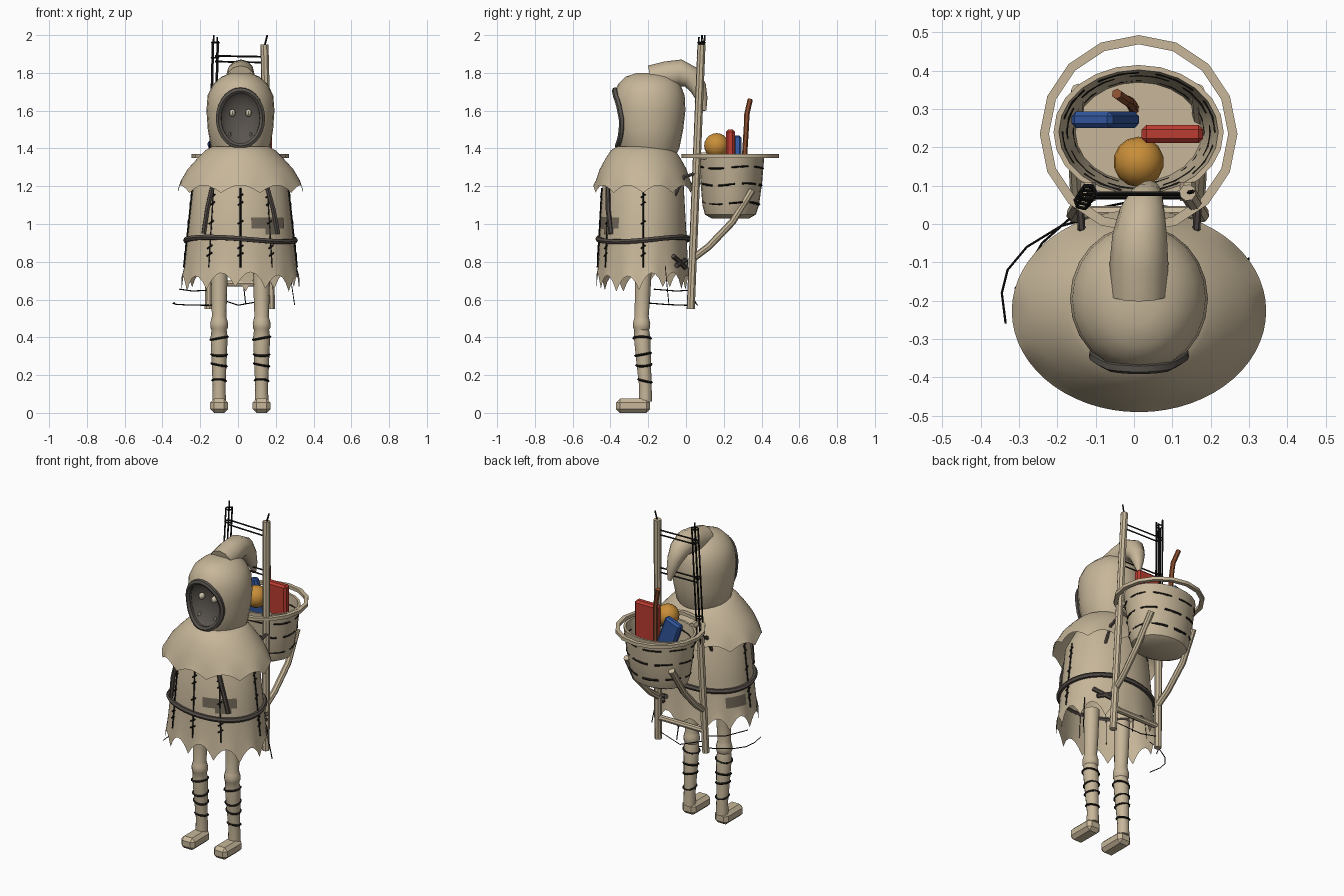
import bpy, bmesh, math
from math import sin, cos, radians, pi
from mathutils import Vector

if "Cube" in bpy.data.objects:
    bpy.data.objects.remove(bpy.data.objects["Cube"])

def material(name, rgb):
    m = bpy.data.materials.new(name)
    m.diffuse_color = (*rgb, 1)
    m.use_nodes = True
    m.node_tree.nodes["Principled BSDF"].inputs["Base Color"].default_value = m.diffuse_color
    return m

CLOTH = material("beige cloth", (0.57, 0.47, 0.32))
BELT = material("dark leather", (0.085, 0.07, 0.06))
BLACK = material("black thread", (0.01, 0.009, 0.008))
FACE = material("shadow grey", (0.10, 0.088, 0.076))
PATCH = material("taupe patch", (0.17, 0.14, 0.10))
BONE = material("bone", (0.62, 0.55, 0.42))
RED = material("red cover", (0.50, 0.045, 0.03))
BLUE = material("blue cover", (0.03, 0.09, 0.33))
ORANGE = material("orange", (0.58, 0.27, 0.04))
BROWN = material("brown wood", (0.27, 0.08, 0.03))
CX, CY = 0.013, -0.227          # body axis

def add(name, bm, mat):
    bmesh.ops.recalc_face_normals(bm, faces=bm.faces)
    me = bpy.data.meshes.new(name)
    bm.to_mesh(me)
    bm.free()
    ob = bpy.data.objects.new(name, me)
    bpy.context.collection.objects.link(ob)
    me.materials.append(mat)
    return ob

def lathe(name, rows, mat, n=20, caps=(True, True), hem=None, closed=False):
    """Stack of ellipses (z, rx, ry, cx, cy); hem(angle) lifts the first row."""
    bm = bmesh.new()
    rings = []
    for k, (z, rx, ry, cx, cy) in enumerate(rows):
        lift = hem if hem and k == 0 else (lambda a: 0)
        rings.append([bm.verts.new((cx + rx * cos(a), cy + ry * sin(a), z + lift(a)))
                      for a in (2 * pi * i / n for i in range(n))])
    pairs = list(zip(rings, rings[1:])) + ([(rings[-1], rings[0])] if closed else [])
    for lo, hi in pairs:
        for i in range(n):
            j = (i + 1) % n
            bm.faces.new((lo[i], lo[j], hi[j], hi[i]))
    if caps[0]:
        bm.faces.new(rings[0])
    if caps[1]:
        bm.faces.new(rings[-1])
    return add(name, bm, mat)

def tube(name, paths, r, mat, res=2, cyclic=False):
    """Round bars along paths; a point may carry a fourth value, its radius factor."""
    cu = bpy.data.curves.new(name, 'CURVE')
    cu.dimensions, cu.bevel_depth, cu.bevel_resolution = '3D', r, res
    cu.use_fill_caps = True
    for path in paths:
        s = cu.splines.new('POLY')
        s.points.add(len(path) - 1)
        s.use_cyclic_u = cyclic
        for p, q in zip(s.points, path):
            p.co = (*q[:3], 1)
            p.radius = q[3] if len(q) > 3 else 1
    tmp = bpy.data.objects.new(name + "_path", cu)
    bpy.context.collection.objects.link(tmp)
    me = bpy.data.meshes.new_from_object(tmp.evaluated_get(bpy.context.evaluated_depsgraph_get()))
    bpy.data.objects.remove(tmp)
    me.materials.clear()
    me.materials.append(mat)
    me.name = name
    ob = bpy.data.objects.new(name, me)
    bpy.context.collection.objects.link(ob)
    return ob

def box(name, size, loc, mat, bevel=0.01, rot=(0, 0, 0)):
    bm = bmesh.new()
    bmesh.ops.create_cube(bm, size=1)
    bmesh.ops.scale(bm, vec=size, verts=bm.verts)
    bmesh.ops.bevel(bm, geom=bm.edges[:], offset=bevel, segments=1, affect='EDGES')
    ob = add(name, bm, mat)
    ob.location, ob.rotation_euler = loc, rot
    return ob

def ball(name, loc, scale, mat, u=16, v=10):
    bm = bmesh.new()
    bmesh.ops.create_uvsphere(bm, u_segments=u, v_segments=v, radius=1)
    bmesh.ops.scale(bm, vec=scale, verts=bm.verts)
    bmesh.ops.translate(bm, vec=loc, verts=bm.verts)
    return add(name, bm, mat)

def on_tunic(deg, z, off=0.0):
    t, a = (z - 0.65) / 0.55, radians(deg)
    return (CX + (0.31 - 0.06 * t + off) * cos(a), CY + (0.245 - 0.03 * t + off) * sin(a), z)

# Feet, legs and leg wrappings
wraps = []
for side, x in (("left", -0.10), ("right", 0.125)):
    box(side + "_foot", (0.094, 0.18, 0.075), (x, -0.28, 0.0375), CLOTH, 0.02)
    legs = [(0.06, .036, -.215), (0.14, .034, -.215), (0.28, .04, -.225), (0.40, .045, -.232),
            (0.44, .040, -.235), (0.45, .046, -.235), (0.475, .047, -.235), (0.495, .042, -.235),
            (0.51, .038, -.235), (0.62, .042, -.23), (0.80, .046, -.225)]
    lathe(side + "_leg", [(z, r, r, x, y) for z, r, y in legs], CLOTH, 14)
    for z, r in ((0.17, .037), (0.255, .041), (0.31, .043), (0.395, .047)):
        wraps.append([(x + r * cos(a), -.215 - (z - .14) * .07 + r * sin(a), z + .008 * sin(a + z * 20))
                      for a in (2 * pi * i / 14 for i in range(14))])
tube("leg_wraps", wraps, 0.006, BLACK, 0, True)

# Ragged tunic and scalloped shoulder cape
lathe("tunic", [(0.65, .312, .247, CX, CY), (0.78, .296, .238, CX, CY), (0.95, .277, .229, CX, CY),
                (1.2, .25, .215, CX, CY), (1.3, .2, .17, CX, CY)], CLOTH, 72, (False, True),
      lambda a: 0.085 * abs(sin(6 * a + 0.5)) ** 0.8 + 0.012 * sin(3 * a))
lathe("shoulder_cape", [(1.165, .332, .264, CX, CY), (1.23, .315, .25, CX, CY), (1.29, .28, .23, CX, CY),
                        (1.345, .23, .20, CX, CY), (1.39, .185, .17, CX, CY), (1.41, .15, .14, CX, CY)],
      CLOTH, 60, (False, True), lambda a: 0.04 * abs(sin(5 * a)))

# Hood with a hollow for the face
HOOD = [(1.36, .13, .14), (1.40, .155, .16), (1.50, .173, .18), (1.60, .180, .192), (1.68, .174, .188),
        (1.74, .145, .165), (1.78, .10, .125), (1.80, .05, .065)]
hood = lathe("hood", [(z, rx, ry, CX, -.195) for z, rx, ry in HOOD], CLOTH, 24)
hollow = ball("face_hollow_cutter", (CX, -.375, 1.56), (.118, .085, .15), FACE, 28, 18)
hood.data.materials.append(FACE)
hollow.data.materials.clear()
for m in (CLOTH, FACE):
    hollow.data.materials.append(m)
for p in hollow.data.polygons:
    p.material_index = 1
hollow.hide_render = True
cut = hood.modifiers.new("cut", 'BOOLEAN')
cut.operation, cut.object, cut.solver = 'DIFFERENCE', hollow, 'EXACT'
bpy.context.view_layer.update()
hood.data = bpy.data.meshes.new_from_object(hood.evaluated_get(bpy.context.evaluated_depsgraph_get()))
hood.modifiers.clear()
bpy.data.objects.remove(hollow)

def hood_front(x, z):
    for (z0, a0, b0), (z1, a1, b1) in zip(HOOD, HOOD[1:]):
        if z0 <= z <= z1:
            t = (z - z0) / (z1 - z0)
            rx, ry = a0 + t * (a1 - a0), b0 + t * (b1 - b0)
            return -.195 - ry * math.sqrt(max(0, 1 - ((x - CX) / rx) ** 2))

# Opening rim, eyes and teeth
rim = [(CX + .116 * cos(a), 1.56 + .148 * sin(a)) for a in (2 * pi * i / 28 for i in range(28))]
tube("hood_opening_rim", [[(x, hood_front(x, z) - .004, z) for x, z in rim]], 0.016, FACE, 1, True)
for side, s in (("left", -1), ("right", 1)):
    ball(side + "_eye", (CX + s * .043, -.315, 1.588), (.017, .022, .02), BONE, 10, 8)
    ball(side + "_tooth", (CX + s * .055, -.32, 1.475), (.007, .018, .012), BONE, 6, 4)

# Drooping hood tail
tube("hood_tail", [[(.013, -.185, 1.765, 1), (.013, -.10, 1.785, 1.02), (.015, -.03, 1.80, .95),
                    (.022, .03, 1.775, .8), (.032, .065, 1.72, .6), (.04, .085, 1.66, .4),
                    (.045, .097, 1.60, .15)]], 0.075, CLOTH, 4)

# Belt, straps and stitching
tube("belt", [[on_tunic(d, .918 + .012 * sin(radians(2 * d - 20)), .008) for d in range(0, 360, 10)]],
     0.015, BELT, 1, True)
tube("front_straps", [[on_tunic(d0, 1.20, .008), on_tunic((d0 + d1) / 2, 1.08, .016), on_tunic(d1, .95, .008)]
                      for d0, d1 in ((-125, -133), (-57, -46))], 0.013, BELT, 1)
tube("back_straps", [[(s * .155 + CX, .06, 1.27), (s * .15 + CX, -.01, 1.25), (s * .15 + CX, -.06, 1.15)]
                     for s in (-1, 1)], 0.010, BELT, 1)
tube("belt_tails", [[on_tunic(40, .83, .015), on_tunic(62, .77, .015)],
                    [on_tunic(45, .78, .012), on_tunic(66, .81, .012)]], 0.013, BELT, 1)
stitches = []
for d in (-180, -124, -90, -56, 0):
    stitches.append([on_tunic(d, .77 + .042 * i, .003) for i in range(11)])
    stitches += [[on_tunic(d - 3, z, .005), on_tunic(d + 3, z + .018, .005)] for z in (.83, .87, 1.0, 1.1, 1.14)]
tube("stitches", stitches, 0.0045, BLACK, 0)

# Cloth patches
def patch(name, d0, d1, z0, z1):
    bm = bmesh.new()
    cols = [[bm.verts.new(on_tunic(d0 + (d1 - d0) * i / 6, z, .005)) for z in (z0, z1)] for i in range(7)]
    for a, b in zip(cols, cols[1:]):
        bm.faces.new((a[0], b[0], b[1], a[1]))
    add(name, bm, PATCH)

patch("front_patch", -78, -34, .975, 1.035)
patch("front_patch_edge", -62, -42, .945, .976)
patch("back_patch", 142, 172, .80, .865)

# Carrying frame: whole right pole, left pole with a lashed thread top
def pole(z, s):
    t = (z - .55) / 1.4
    return ((.175 - .035 * t) if s > 0 else (-.155 + .035 * t), .025 + .057 * t, z)

tube("right_pole", [[pole(.55, 1), pole(1.95, 1)]], 0.022, CLOTH, 2)
tube("left_pole", [[pole(.55, -1), pole(1.28, -1)]], 0.022, CLOTH, 2)
tube("lower_rung", [[pole(.685, -1), pole(.685, 1)]], 0.017, CLOTH, 2)
threads = []
for i in range(4):
    o = Vector((.018 * cos(pi * i / 2 + .6), .018 * sin(pi * i / 2 + .6), 0))
    threads.append([Vector(pole(1.24, -1)) + o, Vector(pole((1.97, 2.0, 1.96, 1.99)[i], -1)) + o])
for z in (1.40, 1.65, 1.88, 1.96):
    x, y, _ = pole(z, -1)
    threads.append([(x + .02 * cos(k), y + .02 * sin(k), z) for k in range(7)])
for z in (1.86, 1.89, 1.62, 1.65):
    threads.append([pole(z, -1), pole(z - .005, 1)])
threads.append([pole(1.94, 1), (.155, .085, 2.0)])
tube("frame_threads", threads, 0.005, BLACK, 0)

# Loose threads hanging under the frame
tube("loose_threads", [[(-.10, .02, .57), (-.19, -.005, .57), (-.28, -.06, .572), (-.33, -.12, .575),
                        (-.345, -.18, .58), (-.335, -.26, .583)],
                       [(-.15, .03, .65), (-.24, -.05, .645), (-.31, -.17, .655)],
                       [(.275, -.11, .78), (.285, -.10, .67), (.30, -.09, .57)],
                       [(.03, .03, .67), (.04, .035, .58)],
                       [(-.15, .03, .62), (0, .06, .57), (.17, .03, .60)]], 0.003, BLACK, 0)

# Basket, hoop, bands and braces
BX, BY = .012, .24
lathe("basket", [(1.03, .13, .10, BX, BY - .005), (1.05, .17, .135, BX, BY - .005), (1.10, .185, .15, BX, BY - .003),
                 (1.22, .203, .163, BX, BY), (1.36, .222, .175, BX, BY), (1.36, .208, .162, BX, BY),
                 (1.22, .190, .150, BX, BY), (1.07, .165, .13, BX, BY)], CLOTH, 24)
lathe("basket_hoop", [(1.35, .258, .258, BX, .235), (1.37, .258, .258, BX, .235), (1.37, .234, .234, BX, .235),
                      (1.35, .234, .234, BX, .235)], CLOTH, 16, (False, False), closed=True)
bands = []
for k, (z, rx, ry) in enumerate(((1.30, .207, .163), (1.21, .195, .156), (1.11, .18, .144))):
    for start in range(k * 20, 360 + k * 20, 45):
        bands.append([(BX + rx * cos(radians(d)), BY + ry * sin(radians(d)), z + .006 * sin(radians(3 * d)))
                      for d in range(start, start + 34, 8)])
tube("basket_bands", bands, 0.0105, BLACK, 0)
tube("basket_braces", [[(x, .04, .82), (x + .005 * s, .12, .88), (x + .01 * s, .245, 1.01), (x, .35, 1.18)]
                       for x, s in ((.165, 1), (-.145, -1))], 0.019, CLOTH, 2)
tube("basket_ties", [[(x, .06, 1.36), (x, .11, 1.36)] for x in (-.12, .14)], 0.02, CLOTH, 1)

# Basket contents
ball("orange_fruit", (.012, .162, 1.415), (.066, .066, .066), ORANGE, 14, 10)
box("red_book", (.16, .048, .25), (.1, .235, 1.375), RED, 0.012)
box("blue_book", (.115, .044, .22), (-.075, .272, 1.35), BLUE, 0.012, (0, radians(-20), 0))
tube("walking_stick", [[(0, .30, 1.08), (-.005, .31, 1.36), (-.012, .32, 1.52), (-.02, .322, 1.58),
                        (-.045, .34, 1.66)]], 0.014, BROWN, 1)

# Smooth shading with crisp edges
bpy.ops.object.select_all(action='SELECT')
bpy.context.view_layer.objects.active = hood
bpy.ops.object.shade_smooth_by_angle(angle=radians(35))
